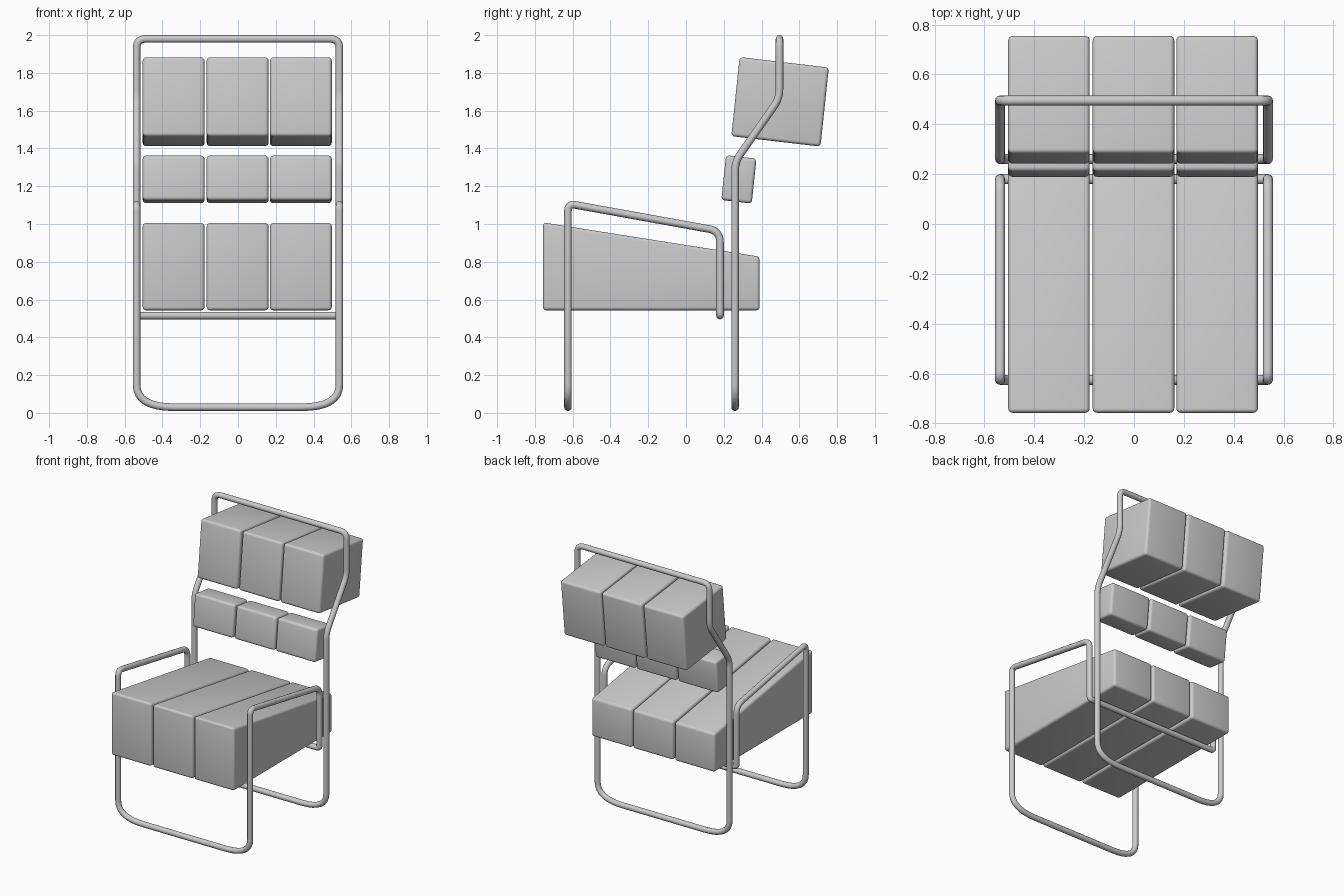
import bpy
import bmesh
import math
from mathutils import Vector

cube = bpy.data.objects.get("Cube")
if cube:
    bpy.data.objects.remove(cube, do_unlink=True)

grey = bpy.data.materials.new("light grey")
grey.use_nodes = True
grey.diffuse_color = (0.6, 0.6, 0.6, 1)
grey.node_tree.nodes["Principled BSDF"].inputs["Base Color"].default_value = (0.6, 0.6, 0.6, 1)


def finish(obj, angle):
    bpy.ops.object.select_all(action="DESELECT")
    obj.select_set(True)
    bpy.context.view_layer.objects.active = obj
    if obj.type == "CURVE":
        bpy.ops.object.convert(target="MESH")
    bpy.ops.object.shade_smooth_by_angle(angle=math.radians(angle))


def rounded(corners, steps=8):
    """Round each corner; a corner is (point, distance before, distance after)."""
    path = []
    for i, (point, before, after) in enumerate(corners):
        p = Vector(point)
        back = Vector(corners[i - 1][0]) - p
        ahead = Vector(corners[(i + 1) % len(corners)][0]) - p
        a = p + back.normalized() * before
        b = p + ahead.normalized() * after
        for k in range(steps + 1):
            t = k / steps
            path.append(a * (1 - t) ** 2 + p * 2 * t * (1 - t) + b * t * t)
    return path


def tube_loop(name, side):
    """Closed steel tube; side lists (y, z, distance before, after) bottom to top at +x."""
    x = 0.537
    corners = [((x, y, z), a, b) for y, z, a, b in side]
    corners += [((-x, y, z), b, a) for y, z, a, b in reversed(side)]
    path = rounded(corners)
    curve = bpy.data.curves.new(name, "CURVE")
    curve.dimensions = "3D"
    curve.bevel_depth = 0.02
    curve.bevel_resolution = 4
    spline = curve.splines.new("POLY")
    spline.points.add(len(path) - 1)
    for point, co in zip(spline.points, path):
        point.co = (*co, 1)
    spline.use_cyclic_u = True
    curve.materials.append(grey)
    obj = bpy.data.objects.new(name, curve)
    bpy.context.collection.objects.link(obj)
    finish(obj, 50)


def cushion(name, profile, x, width=0.327):
    """Side profile extruded across x with softened edges."""
    bm = bmesh.new()
    face = bm.faces.new([bm.verts.new((x - width / 2, y, z)) for y, z in profile])
    extruded = bmesh.ops.extrude_face_region(bm, geom=[face])
    moved = [g for g in extruded["geom"] if isinstance(g, bmesh.types.BMVert)]
    bmesh.ops.translate(bm, verts=moved, vec=(width, 0, 0))
    bmesh.ops.recalc_face_normals(bm, faces=bm.faces)
    bmesh.ops.bevel(bm, geom=bm.edges[:], offset=0.018, segments=4,
                    profile=0.5, affect="EDGES")
    mesh = bpy.data.meshes.new(name)
    bm.to_mesh(mesh)
    bm.free()
    mesh.materials.append(grey)
    obj = bpy.data.objects.new(name, mesh)
    bpy.context.collection.objects.link(obj)
    finish(obj, 40)


# Front legs, armrests and the crossbar under the seat
tube_loop("front_frame", [
    (-0.625, 0.03, 0.2, 0.12),
    (-0.625, 1.108, 0.04, 0.04),
    (0.18, 0.963, 0.06, 0.06),
    (0.18, 0.515, 0.02, 0.02),
])

# Rear legs and the cranked back support
tube_loop("back_frame", [
    (0.26, 0.03, 0.2, 0.12),
    (0.26, 1.33, 0.05, 0.05),
    (0.495, 1.665, 0.05, 0.05),
    (0.495, 1.98, 0.05, 0.05),
])

# Three columns of cushions
profiles = {
    "seat_cushion": [(-0.757, 0.543), (-0.757, 1.008), (0.39, 0.827), (0.39, 0.543)],
    "lumbar_cushion": [(0.187, 1.127), (0.212, 1.364), (0.373, 1.346), (0.348, 1.108)],
    "head_cushion": [(0.24, 1.465), (0.284, 1.884), (0.756, 1.828), (0.712, 1.41)],
}
for side, x in (("right", -0.341), ("middle", -0.002), ("left", 0.333)):
    for part, profile in profiles.items():
        cushion(f"{part}_{side}", profile, x)
